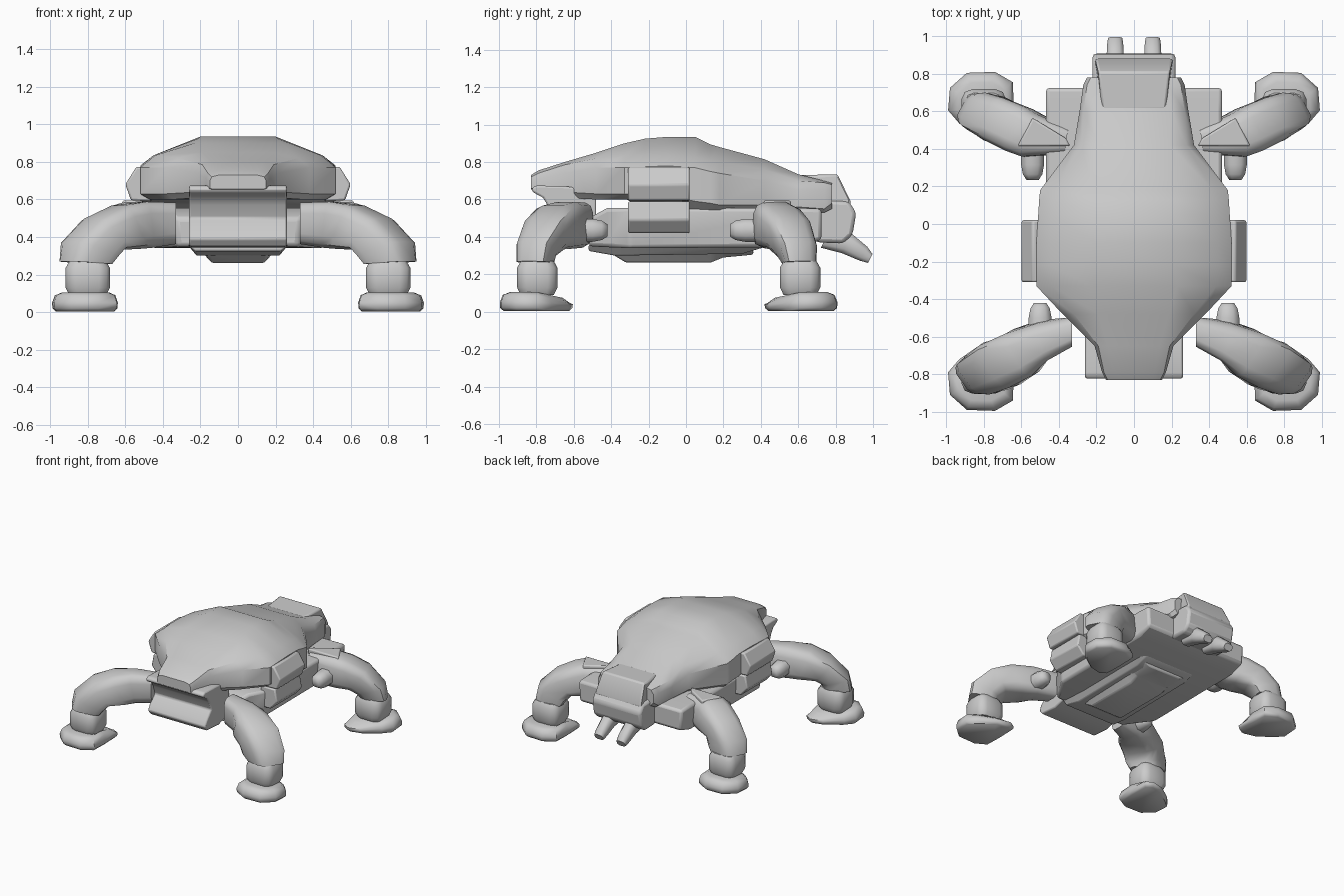
import bpy, bmesh, math
from mathutils import Vector

grey = bpy.data.materials.new("light grey")
grey.diffuse_color = (0.6, 0.6, 0.6, 1)


def loft(name, rings, bevel=0.0, angle=35, segments=2):
    """Skin a row of equal-length rings and cap both ends."""
    bm = bmesh.new()
    rows = [[bm.verts.new(p) for p in ring] for ring in rings]
    n = len(rows[0])
    for a, b in zip(rows, rows[1:]):
        for i in range(n):
            j = (i + 1) % n
            bm.faces.new((a[i], a[j], b[j], b[i]))
    bm.faces.new(rows[0])
    bm.faces.new(rows[-1])
    bmesh.ops.recalc_face_normals(bm, faces=bm.faces)
    mesh = bpy.data.meshes.new(name)
    bm.to_mesh(mesh)
    bm.free()
    mesh.materials.append(grey)
    obj = bpy.data.objects.new(name, mesh)
    bpy.context.collection.objects.link(obj)
    if bevel:
        mod = obj.modifiers.new("bevel", 'BEVEL')
        mod.width, mod.segments, mod.limit_method = bevel, segments, 'ANGLE'
    bpy.ops.object.select_all(action='DESELECT')
    obj.select_set(True)
    bpy.context.view_layer.objects.active = obj
    bpy.ops.object.shade_smooth_by_angle(angle=math.radians(angle))
    return obj


def prism(name, profile, x0, x1, bevel=0.02):
    """Extrude a (y, z) profile along x."""
    return loft(name, [[(x, y, z) for y, z in profile] for x in (x0, x1)], bevel)


def slab(name, sections, bevel):
    """Loft trapezoids along y: y, bottom half width, top half width, bottom z, top z."""
    return loft(name, [[(wb, y, zb), (wt, y, zt), (-wt, y, zt), (-wb, y, zb)]
                       for y, wb, wt, zb, zt in sections], bevel)


def rounded(n=12, power=0.6):
    """Unit rounded-square outline."""
    pts = []
    for i in range(n):
        c, s = (f(math.tau * (i + 0.5) / n) for f in (math.cos, math.sin))
        pts.append((math.copysign(abs(c) ** power, c), math.copysign(abs(s) ** power, s)))
    return pts


# Domed shell: y, half width, bottom, lower side, upper side, shoulder x/z, top x/z
shell = [
    (-0.83, 0.15, 0.655, 0.66, 0.70, 0.14, 0.72, 0.10, 0.73),
    (-0.79, 0.17, 0.64, 0.65, 0.71, 0.16, 0.74, 0.11, 0.755),
    (-0.65, 0.21, 0.61, 0.64, 0.74, 0.19, 0.785, 0.14, 0.80),
    (-0.48, 0.38, 0.60, 0.63, 0.77, 0.32, 0.82, 0.19, 0.85),
    (-0.33, 0.52, 0.60, 0.63, 0.77, 0.44, 0.835, 0.23, 0.90),
    (-0.22, 0.52, 0.59, 0.625, 0.775, 0.45, 0.835, 0.21, 0.925),
    (-0.10, 0.52, 0.57, 0.62, 0.78, 0.45, 0.835, 0.20, 0.935),
    (0.05, 0.51, 0.545, 0.59, 0.77, 0.44, 0.825, 0.20, 0.935),
    (0.13, 0.505, 0.535, 0.58, 0.75, 0.43, 0.81, 0.21, 0.895),
    (0.18, 0.50, 0.53, 0.57, 0.74, 0.42, 0.80, 0.22, 0.88),
    (0.42, 0.32, 0.535, 0.57, 0.70, 0.28, 0.76, 0.19, 0.815),
    (0.60, 0.29, 0.53, 0.56, 0.65, 0.27, 0.70, 0.20, 0.735),
    (0.74, 0.27, 0.53, 0.55, 0.65, 0.25, 0.69, 0.18, 0.70),
    (0.78, 0.25, 0.55, 0.58, 0.65, 0.23, 0.68, 0.17, 0.69),
]
rings = []
for y, w, zb, zl, zu, sx, sz, tx, tz in shell:
    half = [(w * 0.9, zb), (w, zl), (w, zu), (sx, sz), (tx, tz)]
    rings.append([(x, y, z) for x, z in half] + [(-x, y, z) for x, z in reversed(half)])
loft("shell", rings, angle=32)

# Body under the shell
slab("chassis", [(-0.52, 0.32, 0.33, 0.35, 0.50), (-0.42, 0.38, 0.40, 0.345, 0.555),
                 (-0.30, 0.46, 0.47, 0.34, 0.555), (0.60, 0.46, 0.47, 0.345, 0.555),
                 (0.725, 0.46, 0.47, 0.385, 0.55)], 0.02)
slab("underplate", [(-0.52, 0.23, 0.27, 0.325, 0.36), (-0.38, 0.22, 0.27, 0.30, 0.36),
                    (0.30, 0.22, 0.27, 0.31, 0.36), (0.42, 0.22, 0.27, 0.345, 0.36)], 0.01)
slab("keel", [(-0.39, 0.16, 0.20, 0.305, 0.33), (-0.32, 0.14, 0.20, 0.262, 0.33),
              (0.13, 0.14, 0.20, 0.262, 0.33), (0.20, 0.14, 0.20, 0.29, 0.33),
              (0.36, 0.14, 0.20, 0.305, 0.33)], 0.01)
# Front block with a groove across its face
prism("front_block", [(-0.80, 0.675), (-0.825, 0.66), (-0.82, 0.64), (-0.765, 0.61),
                      (-0.74, 0.57), (-0.715, 0.50), (-0.78, 0.43), (-0.80, 0.39),
                      (-0.77, 0.35), (-0.62, 0.34), (-0.48, 0.38), (-0.48, 0.65),
                      (-0.64, 0.67)], -0.26, 0.26, 0.012)

# Head and brow
prism("head", [(0.60, 0.40), (0.72, 0.37), (0.84, 0.365), (0.89, 0.41), (0.91, 0.53),
               (0.87, 0.59), (0.60, 0.60)], -0.22, 0.22, 0.02)
slab("brow", [(0.61, 0.18, 0.17, 0.55, 0.73), (0.81, 0.20, 0.19, 0.53, 0.735),
              (0.88, 0.215, 0.205, 0.53, 0.59)], 0.012)

# Side pods and mandibles
for side, tag in ((1, "right"), (-1, "left")):
    def pod(name, outline):
        loft(f"{name}_{tag}", [[(side * x, y, z) for x, z in outline]
                               for y in (-0.31, 0.02)], 0.01)
    pod("upper_pod", [(0.46, 0.59), (0.57, 0.595), (0.60, 0.68), (0.54, 0.775), (0.46, 0.76)])
    pod("lower_pod", [(0.42, 0.42), (0.51, 0.42), (0.57, 0.49), (0.55, 0.59), (0.42, 0.59)])
    loft(f"mandible_{tag}",
         [[(side * 0.10 + c * w, y + s * h * 0.5, z + s * h) for c, s in rounded(8, 0.7)]
          for y, z, w, h in ((0.74, 0.38, 0.05, 0.04), (0.86, 0.365, 0.05, 0.055),
                             (0.95, 0.31, 0.045, 0.04), (0.985, 0.285, 0.04, 0.025))], angle=60)

# Limb sections: top point, bottom point as (x, outward y, z), half-width vector (x, outward y)
limbs = {
    "front": [((0.33, 0.575, 0.585), (0.33, 0.575, 0.36), (0.0, 0.08)),
              ((0.50, 0.64, 0.590), (0.47, 0.60, 0.34), (-0.03, 0.10)),
              ((0.64, 0.71, 0.570), (0.55, 0.66, 0.335), (-0.07, 0.115)),
              ((0.78, 0.77, 0.500), (0.65, 0.73, 0.33), (-0.08, 0.115)),
              ((0.90, 0.83, 0.375), (0.68, 0.77, 0.29), (-0.075, 0.095)),
              ((0.92, 0.84, 0.27), (0.70, 0.77, 0.255), (-0.06, 0.085))],
    "back": [((0.36, 0.63, 0.57), (0.36, 0.63, 0.37), (-0.01, 0.07)),
             ((0.58, 0.66, 0.590), (0.50, 0.65, 0.34), (-0.04, 0.115)),
             ((0.66, 0.70, 0.565), (0.56, 0.67, 0.335), (-0.05, 0.12)),
             ((0.78, 0.755, 0.500), (0.65, 0.71, 0.33), (-0.05, 0.115)),
             ((0.90, 0.80, 0.375), (0.68, 0.75, 0.29), (-0.05, 0.10)),
             ((0.92, 0.81, 0.27), (0.70, 0.77, 0.255), (-0.045, 0.085))],
}
ankle = [(0.27, 0.10, 0.09), (0.235, 0.12, 0.11), (0.13, 0.12, 0.11), (0.09, 0.10, 0.09)]
# Foot outline, with a heel pointing inward under the body
sole = [(0.64, 0.80), (0.645, 0.94), (0.74, 0.995), (0.89, 0.99), (0.98, 0.91),
        (0.99, 0.79), (0.93, 0.72), (0.80, 0.63), (0.70, 0.605), (0.645, 0.64)]

for side, s_tag in ((1, "right"), (-1, "left")):
    for end, e_tag in ((-1, "front"), (1, "back")):
        tag = f"{e_tag}_{s_tag}"

        def place(x, v, z):
            return (side * x, -v if end < 0 else v - 0.185, z)

        rings = []
        for top, bottom, across in limbs[e_tag]:
            top, bottom, across = Vector(top), Vector(bottom), Vector((*across, 0))
            mid, up = (top + bottom) / 2, (top - bottom) / 2
            rings.append([place(*(mid + across * c + up * s)) for c, s in rounded(12, 0.55)])
        loft(f"leg_{tag}", rings, angle=45)
        loft(f"ankle_{tag}", [[place(0.80 + c * a, 0.795 + s * b, z) for c, s in rounded(12, 0.5)]
                              for z, a, b in ankle], angle=50)
        # Foot top slopes down toward the heel
        loft(f"foot_{tag}", [[place(0.81 + (x - 0.81) * k, 0.80 + (v - 0.80) * k,
                                    z * (1 - slope * max(0, 0.80 - v)))
                              for x, v in sole]
                             for z, k, slope in ((0.105, 0.72, 1.5), (0.09, 0.92, 2.5),
                                                 (0.05, 1.0, 1), (0.02, 0.99, 0),
                                                 (0.004, 0.9, 0))], angle=50)
        # Hip joint knob, running inward from the limb
        kx = 0.50 if end < 0 else 0.54
        loft(f"hip_knob_{tag}",
             [[place(kx + c * r, v, 0.435 + s * r) for c, s in rounded(8, 0.8)]
              for v, r in ((0.62, 0.065), (0.50, 0.065), (0.45, 0.055), (0.42, 0.035))], angle=60)
        if end > 0:
            loft(f"hip_wedge_{tag}", [[place(x, v, z) for x, v in
                                       ((0.34, 0.60), (0.62, 0.60), (0.54, 0.75), (0.36, 0.64))]
                                      for z in (0.42, 0.595)], 0.01)
